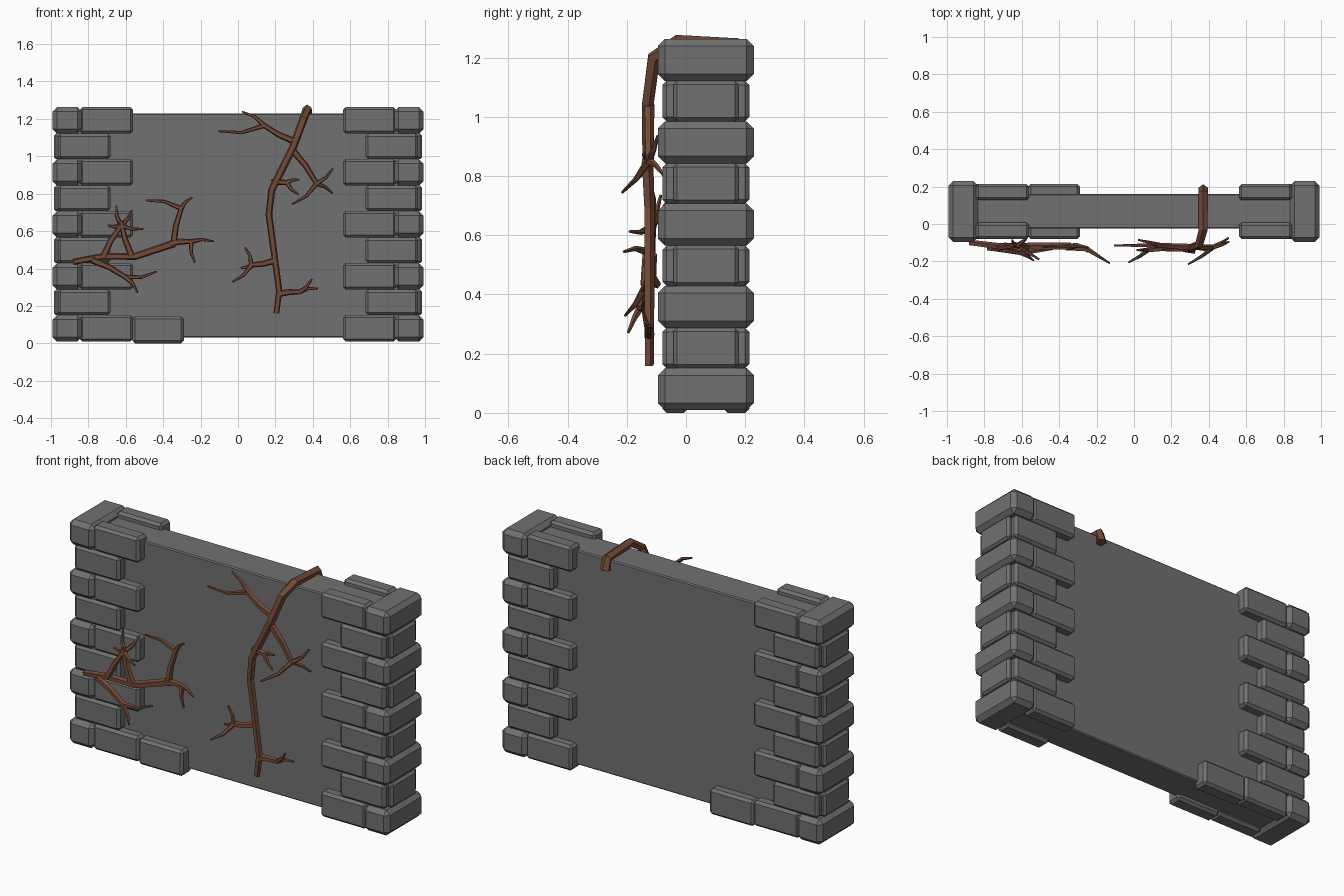
import bpy, bmesh, math
from mathutils import Vector

if "Cube" in bpy.data.objects:
    bpy.data.objects.remove(bpy.data.objects["Cube"])


def material(name, rgb):
    m = bpy.data.materials.new(name)
    m.diffuse_color = (*rgb, 1)
    m.use_nodes = True
    m.node_tree.nodes["Principled BSDF"].inputs["Base Color"].default_value = m.diffuse_color
    return m


STONE = material("grey stone", (0.165, 0.165, 0.165))
BARK = material("brown bark", (0.17, 0.068, 0.037))
MID_Y = 0.067          # middle of the wall's thickness


def finish(bm, name, mat):
    bmesh.ops.recalc_face_normals(bm, faces=bm.faces)
    me = bpy.data.meshes.new(name)
    bm.to_mesh(me)
    bm.free()
    me.materials.append(mat)
    ob = bpy.data.objects.new(name, me)
    bpy.context.collection.objects.link(ob)


def block(name, xs, ys, zs, chamfer):
    """Chamfered box spanning the three ranges."""
    bm = bmesh.new()
    bmesh.ops.create_cube(bm, size=1)
    for v in bm.verts:
        v.co = [sum(r) / 2 + c * abs(r[1] - r[0]) for c, r in zip(v.co, (xs, ys, zs))]
    bmesh.ops.bevel(bm, geom=bm.edges[:], offset=chamfer, segments=1,
                    affect='EDGES', profile=0.5)
    finish(bm, name, STONE)


def face_bricks(name, xs, zs):
    """The same brick on the front and the back of the wall."""
    for s, face in ((-1, "front"), (1, "back")):
        block(f"{face}_{name}", xs, (MID_Y + s * 0.06, MID_Y + s * 0.147), zs, 0.014)


# Plain wall panel
block("wall_panel", (-0.88, 0.88), (-0.025, 0.16), (0.03, 1.23), 0.006)

# Corner stones: wide and narrow courses alternate
for side, label in ((-1, "left"), (1, "right")):
    for i in range(9):
        z = 0.08 + 0.139 * i
        if i % 2 == 0:
            h, end, depth, cut, inner, outer = 0.071, 0.992, 0.162, 0.024, 0.562, 0.845
        else:
            h, end, depth, cut, inner, outer = 0.068, 0.985, 0.11, 0.012, 0.682, 0.963
        zs = (z - h, z + h)
        block(f"end_stone_{label}_{i}", (side * 0.835, side * end),
              (MID_Y - depth, MID_Y + depth), zs, cut)
        face_bricks(f"brick_{label}_{i}", (side * inner, side * outer), zs)

# Extra foot brick on the left, both faces
face_bricks("foot_brick", (-0.565, -0.29), (0, 0.145))


def tube(bm, pts, r0, r1, sides=5):
    """Tapered low-poly limb through the points."""
    pts = [Vector(p) for p in pts]
    last, rings, u = len(pts) - 1, [], Vector((0, 1, 0))
    for i, p in enumerate(pts):
        t = (pts[min(i + 1, last)] - pts[max(i - 1, 0)]).normalized()
        if not rings and abs(t.y) > 0.85:
            u = Vector((1, 0, 0))
        u = (u - t * u.dot(t)).normalized()
        w = t.cross(u)
        r = r0 + (r1 - r0) * i / last
        angles = [2 * math.pi * k / sides for k in range(sides)]
        rings.append([bm.verts.new(p + r * (math.cos(a) * u + math.sin(a) * w))
                      for a in angles])
    for a, b in zip(rings, rings[1:]):
        for k in range(sides):
            j = (k + 1) % sides
            bm.faces.new((a[k], a[j], b[j], b[k]))
    bm.faces.new(rings[0][::-1])
    bm.faces.new(rings[-1])


def limb(bm, start, angle, length, lean, r0, r1, bow):
    """Bowed limb at an angle in the wall plane, leaning off the wall; returns its tip."""
    a = math.radians(angle)
    step = Vector((math.cos(a) * length, -lean, math.sin(a) * length))
    side = Vector((-math.sin(a), 0, math.cos(a))) * length * bow
    tip = start + step
    tube(bm, [start, start + step * 0.5 + side, tip], r0, r1)
    return tip


def branch(bm, x, z, angle, length, lean, *twigs):
    """Branch off the stem that forks into twigs (angle, length, lean)."""
    tip = limb(bm, Vector((x, -0.125, z)), angle, length, lean, 0.019, 0.014, 0.04)
    for i, twig in enumerate(twigs):
        limb(bm, tip, *twig, 0.014, 0.005, -0.09 if i % 2 else 0.09)


# Tall vine hooked over the top of the wall
bm = bmesh.new()
tube(bm, [(0.37, 0.185, 1.18), (0.37, 0.17, 1.24), (0.37, -0.03, 1.252), (0.35, -0.11, 1.2),
          (0.295, -0.13, 1.05), (0.18, -0.13, 0.82), (0.165, -0.125, 0.69),
          (0.22, -0.125, 0.28), (0.205, -0.125, 0.16)], 0.028, 0.016)
branch(bm, 0.30, 1.08, 152, 0.18, -0.01, (187, 0.25, 0), (148, 0.14, -0.03))
branch(bm, 0.285, 1.04, -54, 0.23, 0, (-31, 0.1, -0.05), (43, 0.12, -0.03), (220, 0.17, 0.09))
branch(bm, 0.18, 0.86, 0, 0.08, 0.01, (12, 0.07, 0.01), (-45, 0.09, 0.02))
branch(bm, 0.19, 0.44, 190, 0.12, 0.015, (222, 0.135, 0.065), (110, 0.1, 0), (195, 0.06, 0))
branch(bm, 0.22, 0.265, 5, 0.11, 0, (11, 0.1, -0.01), (47, 0.095, 0.02))
finish(bm, "tall_vine", BARK)

# Low spreading vine across the left bricks
bm = bmesh.new()
tube(bm, [(-0.88, -0.1, 0.435), (-0.72, -0.12, 0.465), (-0.55, -0.12, 0.465),
          (-0.34, -0.12, 0.535)], 0.016, 0.022)
branch(bm, -0.345, 0.53, 78, 0.195, -0.01, (45, 0.085, 0.01), (167, 0.19, 0.01))
branch(bm, -0.36, 0.535, 5, 0.11, 0.01, (0, 0.12, 0.075), (-80, 0.115, 0.015))
branch(bm, -0.72, 0.465, 60, 0.19, -0.01,
       (104, 0.11, -0.03), (-8, 0.12, 0.075), (180, 0.07, -0.01), (55, 0.1, -0.05))
branch(bm, -0.57, 0.47, 107, 0.19, -0.01)
branch(bm, -0.78, 0.445, -27, 0.2, 0.03, (-52, 0.105, 0.04), (10, 0.17, -0.02))
finish(bm, "low_vine", BARK)
